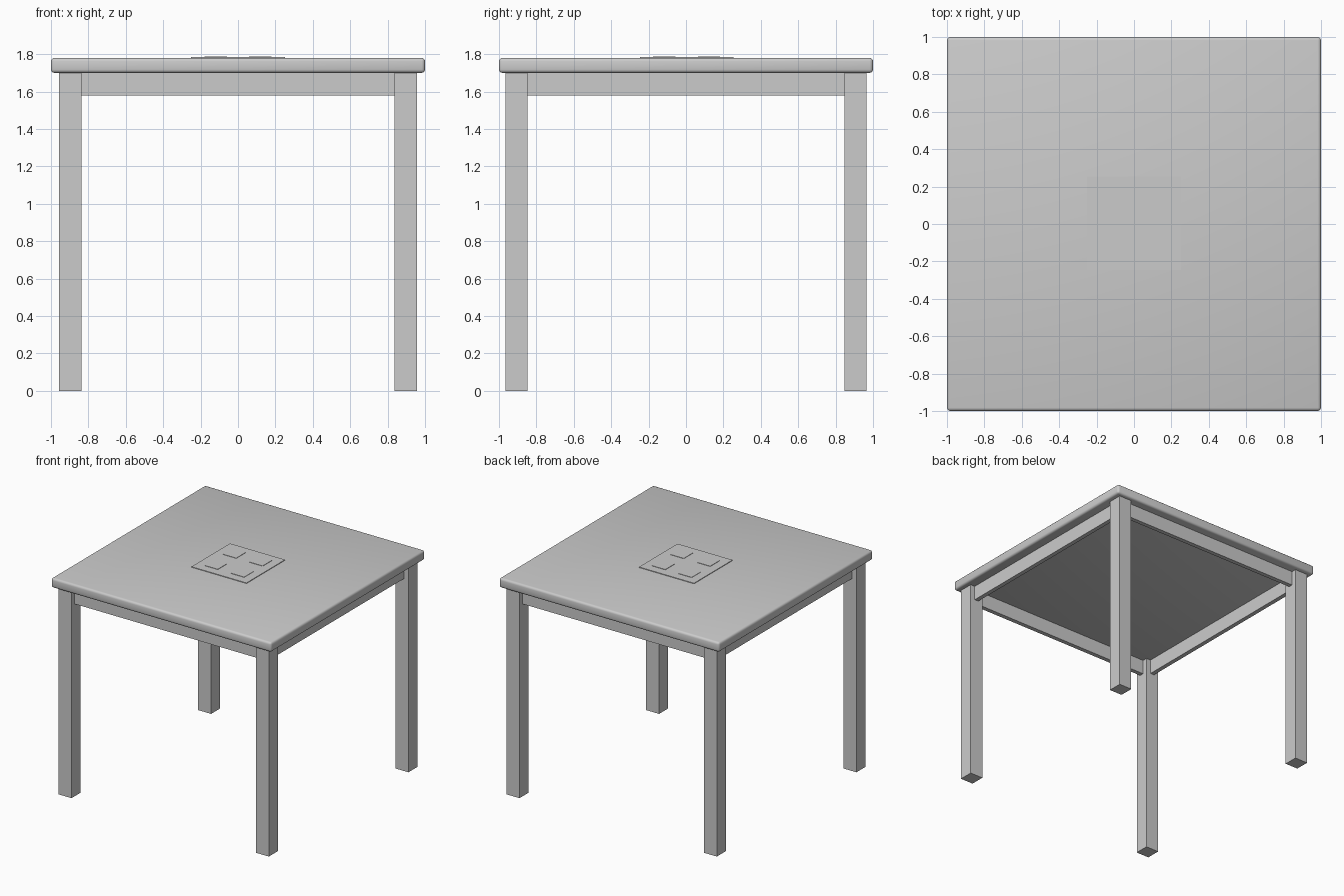
import bpy

if "Cube" in bpy.data.objects:
    bpy.data.objects.remove(bpy.data.objects["Cube"])


def box(name, x0, x1, y0, y1, z0, z1, bevel=0.0, segments=3):
    """Axis-aligned box given by its limits, optionally with rounded edges."""
    bpy.ops.mesh.primitive_cube_add(
        size=1, location=((x0 + x1) / 2, (y0 + y1) / 2, (z0 + z1) / 2))
    ob = bpy.context.object
    ob.name = name
    ob.scale = (x1 - x0, y1 - y0, z1 - z0)
    bpy.ops.object.transform_apply(location=False, rotation=False, scale=True)
    if bevel:
        mod = ob.modifiers.new("rounded_edges", 'BEVEL')
        mod.width = bevel
        mod.segments = segments
        bpy.ops.object.modifier_apply(modifier=mod.name)
        bpy.ops.object.shade_smooth_by_angle()
    return ob


LEG = 0.118             # leg thickness
LX, LY = 0.897, 0.906   # leg centres
TOP_Z, TOP_H = 1.70, 0.08
SURFACE = TOP_Z + TOP_H

# Table top with rounded edges
box("table_top", -1, 1, -1, 1, TOP_Z, SURFACE, bevel=0.018)

# Four square legs
h = LEG / 2
for sx, side in ((-1, "left"), (1, "right")):
    for sy, end in ((-1, "front"), (1, "back")):
        cx, cy = sx * LX, sy * LY
        box(f"{end}_{side}_leg", cx - h, cx + h, cy - h, cy + h, 0, TOP_Z)

# Thin aprons running between the legs, set in from their outer faces
t = 0.018
for s, end, side in ((-1, "front", "left"), (1, "back", "right")):
    box(f"{end}_apron", -LX + h, LX - h, s * LY - t, s * LY + t, 1.58, TOP_Z)
    box(f"{side}_apron", s * LX - t, s * LX + t, -LY + h, LY - h, 1.58, TOP_Z)

# Thin centre plate carrying four raised square pads
box("centre_plate", -0.25, 0.25, -0.247, 0.253, SURFACE - 0.005, SURFACE + 0.005)
for sx, side in ((-1, "left"), (1, "right")):
    for sy, end in ((-1, "front"), (1, "back")):
        cx, cy = sx * 0.12, sy * 0.12 + 0.003
        box(f"{end}_{side}_pad", cx - 0.06, cx + 0.06, cy - 0.06, cy + 0.06,
            SURFACE, SURFACE + 0.008)
